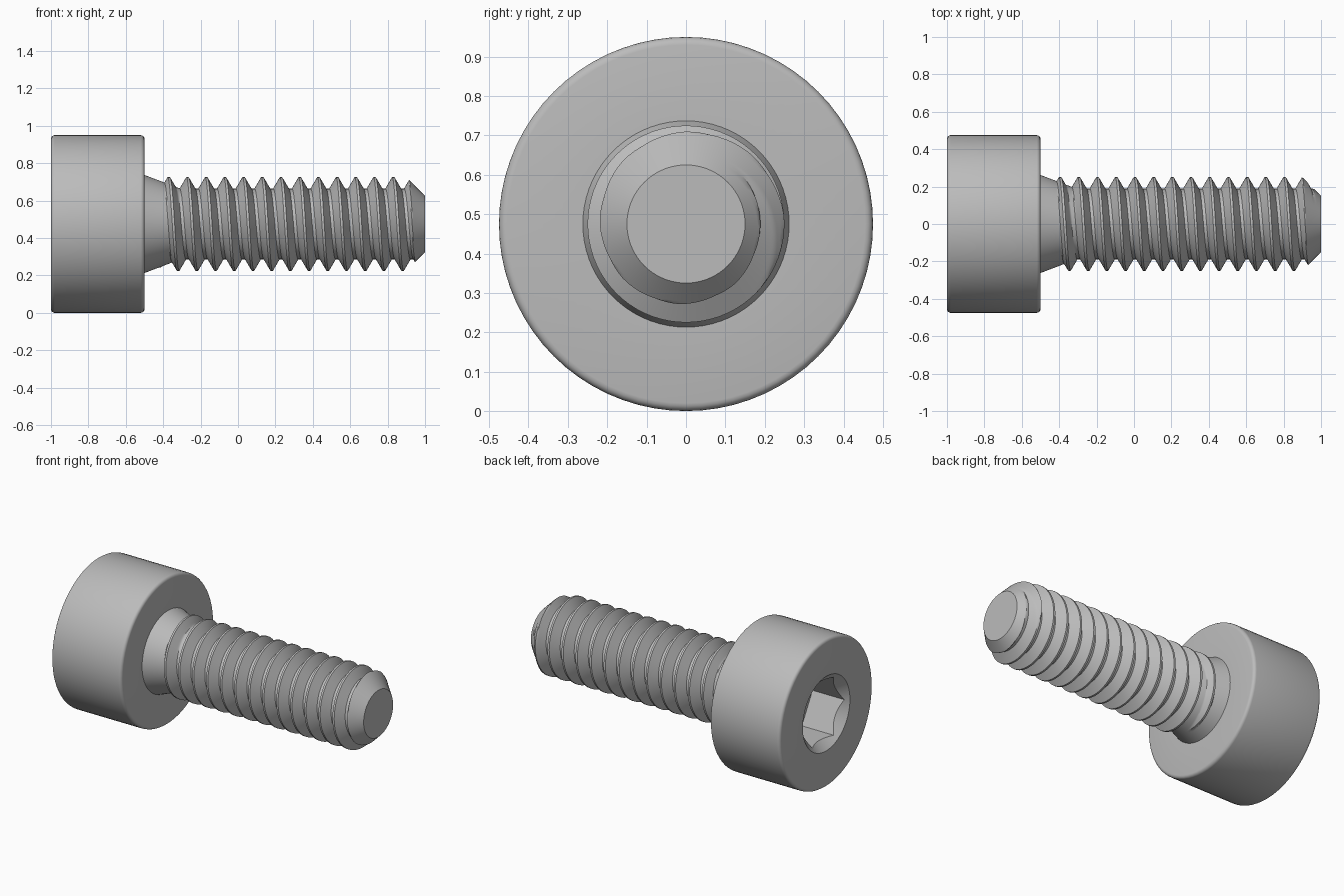
import bpy, bmesh
from math import pi, cos, sin, radians

if "Cube" in bpy.data.objects:
    bpy.data.objects.remove(bpy.data.objects["Cube"])

AXIS_Z = 0.475       # height of the screw axis
HEAD_R = 0.475
SEGS = 72            # multiple of six, so the socket corners fall on columns

steel = bpy.data.materials.new("grey_steel")
steel.use_nodes = True
GREY = (0.5, 0.5, 0.5, 1)
steel.diffuse_color = GREY
steel.node_tree.nodes["Principled BSDF"].inputs["Base Color"].default_value = GREY


def clamp(v, lo=0.0, hi=1.0):
    return max(lo, min(hi, v))


def swept_surface(name, rows, point, cap_x):
    """Sweep rows round the x axis; point(row, angle) gives (x, radius)."""
    bm = bmesh.new()
    grid = []
    for row in rows:
        line = []
        for j in range(SEGS + 1):
            a = 2 * pi * j / SEGS
            x, r = point(row, a)
            line.append(bm.verts.new((x, r * cos(a), AXIS_Z + r * sin(a))))
        grid.append(line)
    for lo, hi in zip(grid, grid[1:]):
        for j in range(SEGS):
            bm.faces.new((lo[j], lo[j + 1], hi[j + 1], hi[j]))
    bmesh.ops.remove_doubles(bm, verts=bm.verts, dist=0.0001)
    # close the flat end
    rim = [e for e in bm.edges if e.is_boundary
           and all(abs(v.co.x - cap_x) < 0.001 for v in e.verts)]
    bmesh.ops.holes_fill(bm, edges=rim, sides=0)
    bmesh.ops.recalc_face_normals(bm, faces=bm.faces)
    mesh = bpy.data.meshes.new(name)
    bm.to_mesh(mesh)
    bm.free()
    mesh.materials.append(steel)
    obj = bpy.data.objects.new(name, mesh)
    bpy.context.collection.objects.link(obj)
    bpy.ops.object.select_all(action='DESELECT')
    obj.select_set(True)
    bpy.context.view_layer.objects.active = obj
    bpy.ops.object.shade_smooth_by_angle(angle=radians(30))
    return obj


# Head: cylinder with rounded rims, countersink and hexagonal socket
SOCKET_FLAT, SINK_R, SOCKET_FLOOR, ROUND = 0.1875, 0.24, -0.75, 0.02


def hex_radius(a):
    return SOCKET_FLAT / cos((a % (pi / 3)) - pi / 6)


def rim(x, side):
    """Quarter-round corner points, running from the outer end to the inner."""
    steps = [i * pi / 8 for i in range(5)]
    pts = [(x - side * ROUND * (1 - cos(t)), HEAD_R - ROUND * (1 - sin(t)))
           for t in steps]
    return pts if side < 0 else pts[::-1]


head_rows = ["floor", "mouth", (-1, SINK_R)] + rim(-1, -1) + rim(-0.5, 1) + [(-0.5, 0.24)]


def head_point(row, a):
    h = hex_radius(a)
    if row == "floor":
        return SOCKET_FLOOR, h
    if row == "mouth":
        return -1 + SINK_R - h, h
    return row


swept_surface("socket_head", head_rows, head_point, SOCKET_FLOOR)

# Threaded shank: tapered neck, right-hand helical thread, chamfered tip
PITCH, MAJOR, DEPTH = 0.1, 0.25, 0.061
CREST, FLANK = 0.0625, 0.354        # half crest and flank widths, in pitches
FIRST_CREST = -0.395                # crest position where the angle is zero

keys = [(-CREST, CREST, 2), (CREST, CREST + FLANK, 8),
        (CREST + FLANK, 1 - CREST - FLANK, 2), (1 - CREST - FLANK, 1 - CREST, 8)]
turn = [lo + (hi - lo) * i / n for lo, hi, n in keys for i in range(n)]
thread_rows = [k + u for k in range(-3, 15) for u in turn]


def thread_point(u, a):
    x = FIRST_CREST + PITCH * (u + a / (2 * pi))
    offset = u - round(u)
    fade = clamp((x - offset * PITCH + 0.44) / 0.03)     # thread run-out
    t = clamp((abs(offset) - CREST) / FLANK)
    x = clamp(x, -0.5, 1)
    ridge = MAJOR - DEPTH + DEPTH * (1 - t) * fade
    neck = 0.262 - 0.38 * (x + 0.5)
    tip = 0.15 + (1 - x)
    return x, min(tip, max(ridge, neck))


swept_surface("threaded_shank", thread_rows, thread_point, 1)
